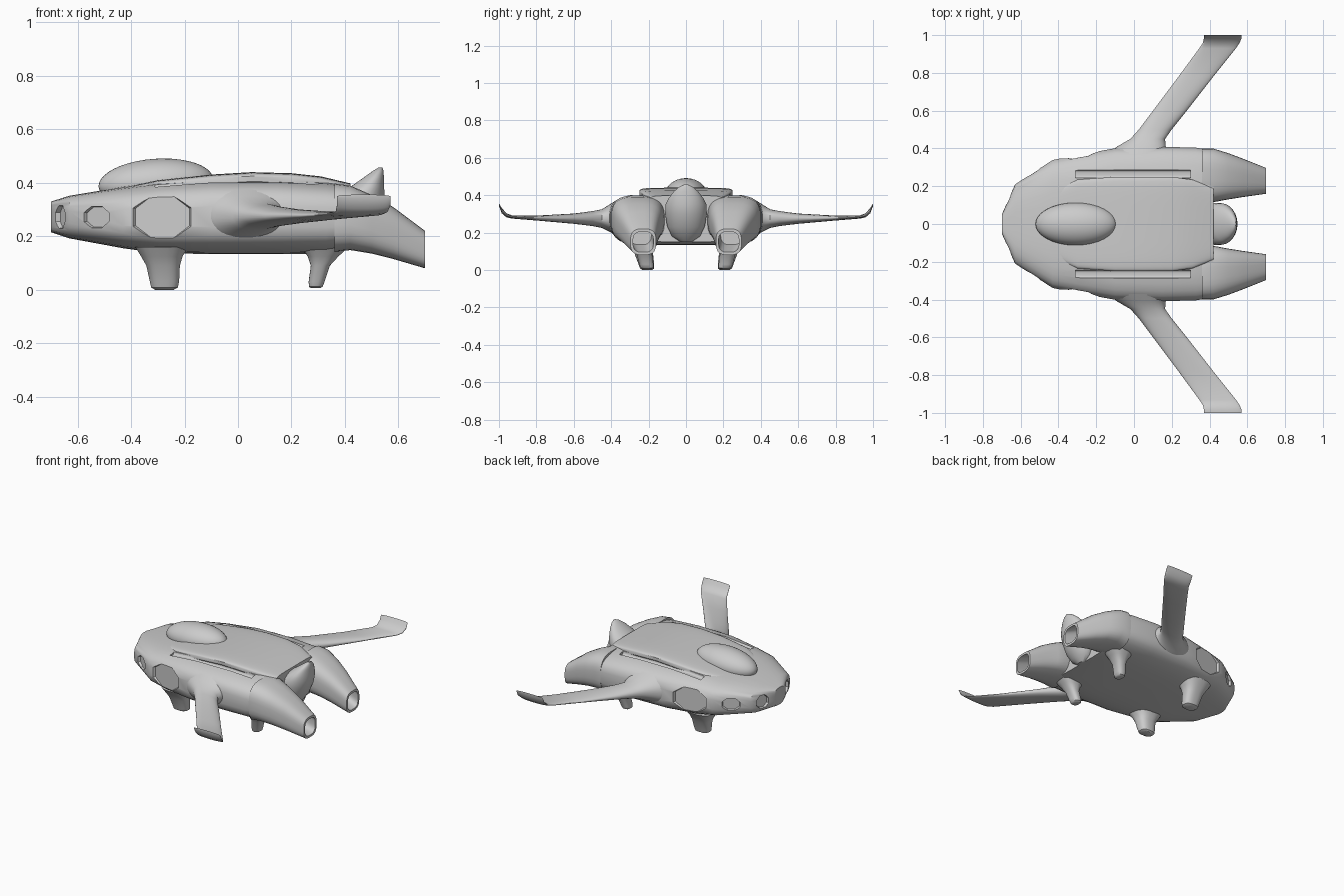
import bpy, bmesh, math
from mathutils import Vector

if "Cube" in bpy.data.objects:
    bpy.data.objects.remove(bpy.data.objects["Cube"])


def ring(c, u, v, n=2.0, count=32):
    """Superellipse ring around c with half axes u and v."""
    pts = []
    for i in range(count):
        a = 2 * math.pi * (i + 0.5) / count
        ca, sa = math.cos(a), math.sin(a)
        pts.append(Vector(c) + Vector(u) * math.copysign(abs(ca) ** (2 / n), ca)
                   + Vector(v) * math.copysign(abs(sa) ** (2 / n), sa))
    return pts


def x_ring(x, y0, y1, z0, z1, n):
    return ring((x, (y0 + y1) / 2, (z0 + z1) / 2), (0, (y1 - y0) / 2, 0), (0, 0, (z1 - z0) / 2), n)


def loft(name, rings, mirror=False):
    bm = bmesh.new()
    loops = [[bm.verts.new(p) for p in r] for r in rings]
    for a, b in zip(loops, loops[1:]):
        for i in range(len(a)):
            j = (i + 1) % len(a)
            bm.faces.new((a[i], a[j], b[j], b[i]))
    bm.faces.new(loops[0])
    bm.faces.new(loops[-1])
    bmesh.ops.recalc_face_normals(bm, faces=bm.faces)
    me = bpy.data.meshes.new(name)
    bm.to_mesh(me)
    bm.free()
    ob = bpy.data.objects.new(name, me)
    bpy.context.collection.objects.link(ob)
    if mirror:
        m = ob.modifiers.new("mirror", 'MIRROR')
        m.use_axis = (False, True, False)
    return ob


def cut(target, cutter):
    m = target.modifiers.new("cut", 'BOOLEAN')
    m.operation, m.solver, m.object = 'DIFFERENCE', 'EXACT', cutter
    bpy.context.view_layer.objects.active = target
    bpy.ops.object.modifier_apply(modifier=m.name)
    bpy.data.objects.remove(cutter)


# Main hull: x, half width, bottom, top
hull = loft("hull", [x_ring(x, -w, w, b, t, 3.6) for x, w, b, t in [
    (-.70, .05, .215, .33), (-.63, .21, .192, .352), (-.43, .34, .155, .385),
    (-.30, .366, .137, .403), (-.10, .402, .133, .415), (.15, .41, .133, .415),
    (.33, .405, .135, .405), (.42, .39, .15, .39)]])

# Recessed side windows: centre x, y, half width, half height, outward normal
for s in (-1, 1):
    for x, y, hw, hh, nx, ny in [(-.285, .369, .117, .088, -.18, .98),
                                 (-.53, .275, .058, .043, -.545, .84),
                                 (-.664, .13, .045, .045, -.92, .39)]:
        nrm = Vector((nx, ny * s, 0)).normalized()
        side = Vector((-nrm.y, nrm.x, 0))
        c = Vector((x, y * s, .272))
        k = 1 / math.cos(math.pi / 8)
        cut(hull, loft("window_cutter", [
            ring(c + nrm * d, side * hw * k * f, (0, 0, hh * k * f), 2, 8)
            for d, f in ((-.016, .88), (.03, 1.1))]))
    # Long groove beside the raised deck
    cut(hull, loft("groove_cutter", [x_ring(x, s * .265 - .022, s * .265 + .022, z, .46, 4)
                                     for x, z in ((-.31, .375), (-.2, .385), (.3, .38))]))

# Raised deck on the roof
loft("roof_deck", [x_ring(x, -w, w, t - .05, t, 5) for x, w, t in [
    (-.42, .18, .384), (-.30, .235, .41), (-.10, .25, .431), (.05, .25, .44),
    (.20, .25, .436), (.31, .235, .424), (.42, .19, .398)]])

# Canopy
bpy.ops.mesh.primitive_uv_sphere_add(segments=40, ring_count=20, location=(-.307, 0, .40),
                                     rotation=(0, math.radians(-4), 0))
canopy = bpy.context.object
canopy.name = "canopy"
canopy.scale = (.215, .113, .09)

# Twin engines with hollow nozzles
loft("engines", [x_ring(*r, 3) for r in [
    (.36, .13, .40, .142, .398), (.42, .115, .40, .148, .39), (.50, .13, .375, .135, .355),
    (.58, .143, .345, .115, .31), (.70, .16, .297, .08, .22),
    (.70, .174, .283, .095, .205), (.58, .185, .30, .135, .26)]], True)

# Swept wings with upturned tips: y, leading x, trailing x, bottom, top
loft("wings", [ring(((a + b) / 2, y, (c + d) / 2), ((b - a) / 2, 0, 0), (0, 0, (d - c) / 2), 2.3)
               for y, a, b, c, d in [
    (.37, -.14, .20, .185, .375), (.41, -.09, .168, .205, .35), (.45, -.02, .165, .225, .325),
    (.50, .025, .20, .235, .315), (.60, .10, .28, .247, .302), (.78, .235, .42, .263, .292),
    (.93, .345, .54, .275, .292), (.96, .365, .56, .282, .303), (.985, .37, .57, .303, .332),
    (1.0, .37, .57, .342, .356)]], True)

# Tail fin: z, front x, back x, half width
loft("tail_fin", [ring(((a + b) / 2, 0, z), ((b - a) / 2, 0, 0), (0, w, 0), 2)
                  for z, a, b, w in [
    (.15, .39, .44, .03), (.18, .37, .475, .075), (.23, .35, .51, .10), (.30, .34, .54, .112),
    (.35, .37, .548, .11), (.385, .42, .547, .092), (.42, .47, .546, .066),
    (.445, .505, .544, .036), (.457, .525, .54, .01)]])

# Landing legs: z, centre x, half length, centre y, half width
for name, rows in {
    "front_legs": [(.16, -.285, .10, .235, .085), (.125, -.285, .078, .232, .065),
                   (.09, -.28, .063, .226, .05), (.03, -.275, .055, .212, .042),
                   (.008, -.275, .05, .208, .038), (0, -.275, .035, .206, .026)],
    "rear_legs": [(.16, .325, .09, .235, .075), (.125, .318, .058, .23, .055),
                  (.09, .308, .036, .224, .042), (.03, .294, .03, .212, .038),
                  (.012, .291, .026, .208, .034), (.006, .29, .018, .206, .024)],
}.items():
    loft(name, [ring((x, y, z), (rx, 0, 0), (0, ry, 0), 2.6, 24) for z, x, rx, y, ry in rows], True)

# Smooth shading with crisp edges
bpy.ops.object.select_all(action='SELECT')
bpy.context.view_layer.objects.active = hull
bpy.ops.object.shade_smooth_by_angle(angle=math.radians(35))
